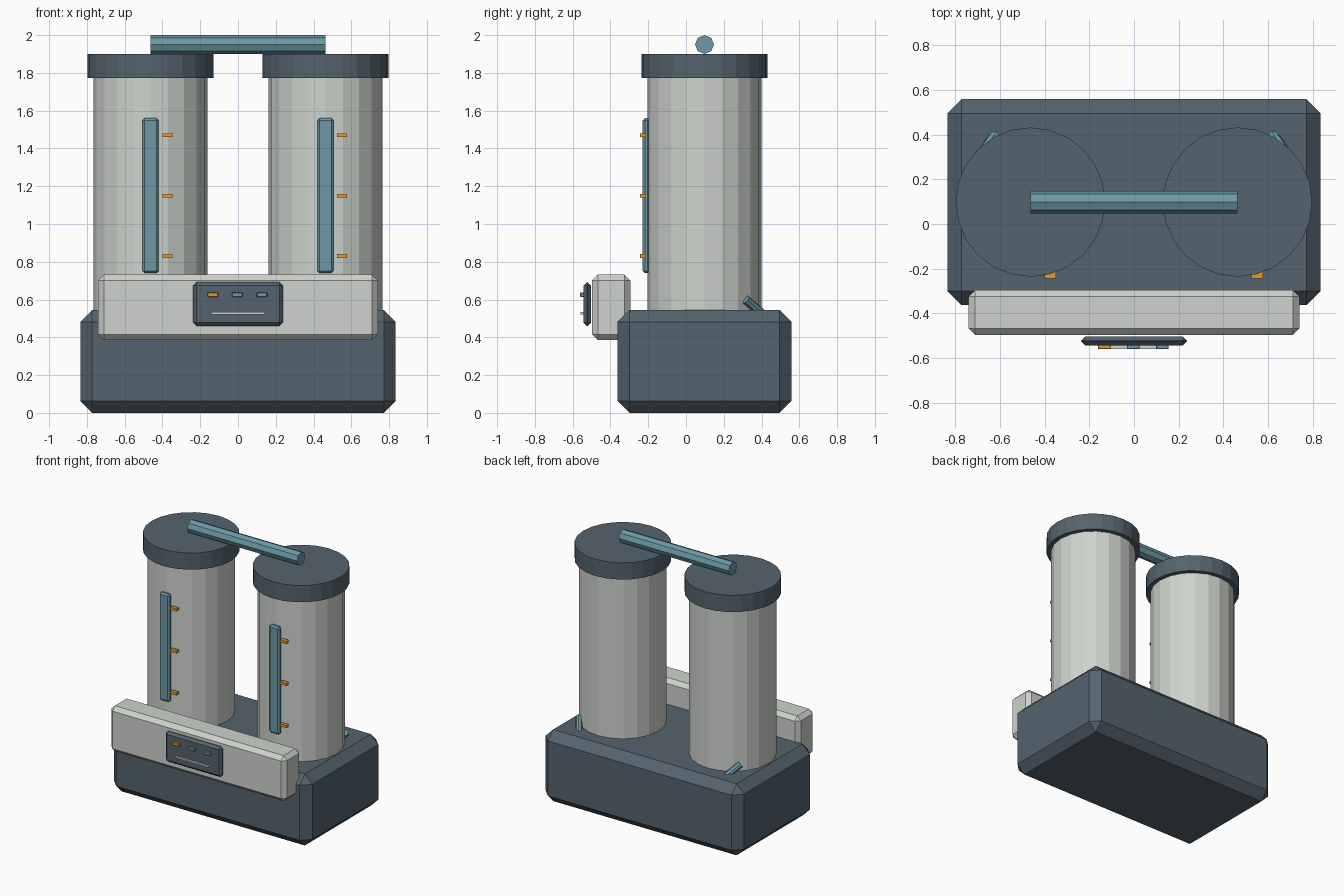
import bpy
import bmesh
from mathutils import Vector

if "Cube" in bpy.data.objects:
    bpy.data.objects.remove(bpy.data.objects["Cube"], do_unlink=True)


def material(name, rgb):
    mat = bpy.data.materials.new(name)
    mat.use_nodes = True
    color = (*rgb, 1.0)
    mat.diffuse_color = color
    mat.node_tree.nodes["Principled BSDF"].inputs["Base Color"].default_value = color
    return mat


SLATE = material("dark slate", (0.09, 0.126, 0.158))
GREY = material("warm light grey", (0.62, 0.65, 0.61))
TEAL = material("muted teal", (0.15, 0.32, 0.38))
ORANGE = material("amber", (0.78, 0.32, 0.025))


def finish(bm, name, mat):
    mesh = bpy.data.meshes.new(name)
    bmesh.ops.recalc_face_normals(bm, faces=bm.faces)
    bm.to_mesh(mesh)
    bm.free()
    mesh.materials.append(mat)
    obj = bpy.data.objects.new(name, mesh)
    bpy.context.collection.objects.link(obj)
    return obj


def box(name, mat, low, high, chamfer=0.0):
    """Box between two corners with all edges chamfered."""
    low, high = Vector(low), Vector(high)
    bm = bmesh.new()
    bmesh.ops.create_cube(bm, size=1)
    bmesh.ops.scale(bm, vec=high - low, verts=bm.verts)
    bmesh.ops.translate(bm, vec=(low + high) / 2, verts=bm.verts)
    if chamfer:
        bmesh.ops.bevel(bm, geom=bm.edges[:], offset=chamfer, segments=1,
                        profile=0.5, affect='EDGES')
    return finish(bm, name, mat)


def rod(name, mat, start, end, radius, sides):
    """Flat-sided cylinder between two points."""
    start, end = Vector(start), Vector(end)
    axis = end - start
    bm = bmesh.new()
    bmesh.ops.create_cone(bm, cap_ends=True, segments=sides, radius1=radius,
                          radius2=radius, depth=axis.length)
    turn = Vector((0, 0, 1)).rotation_difference(axis).to_matrix()
    bmesh.ops.rotate(bm, cent=(0, 0, 0), matrix=turn, verts=bm.verts)
    bmesh.ops.translate(bm, vec=(start + end) / 2, verts=bm.verts)
    return finish(bm, name, mat)


# Base block and front console
box("base", SLATE, (-0.835, -0.362, 0), (0.835, 0.558, 0.545), 0.063)
box("console", GREY, (-0.74, -0.497, 0.386), (0.74, -0.295, 0.732), 0.03)

# Control panel with indicator lights and a slot
box("control_panel", SLATE, (-0.237, -0.543, 0.46), (0.237, -0.503, 0.692), 0.018)
for i, mat in enumerate((ORANGE, TEAL, TEAL)):
    x = 0.13 * (i - 1) - 0.003
    box(f"indicator_{i + 1}", mat, (x - 0.028, -0.56, 0.614), (x + 0.028, -0.538, 0.637), 0.003)
box("panel_slot", GREY, (-0.143, -0.558, 0.522), (0.143, -0.538, 0.533))

# Twin tanks, each with a cap, a sight gauge, level marks and a rear pipe
for side, s in (("right", -1), ("left", 1)):
    x = 0.463 * s
    rod(f"{side}_tank", GREY, (x, 0.098, 0.5), (x, 0.098, 1.79), 0.302, 20)
    rod(f"{side}_cap", SLATE, (x, 0.098, 1.773), (x, 0.098, 1.9), 0.334, 24)
    box(f"{side}_gauge", TEAL, (x - 0.043, -0.23, 0.74), (x + 0.043, -0.192, 1.56), 0.012)
    for i in range(3):
        z = 0.83 + 0.32 * i
        box(f"{side}_level_mark_{i + 1}", ORANGE,
            (x + 0.062, -0.243, z - 0.01), (x + 0.115, -0.215, z + 0.01))
    rod(f"{side}_pipe", TEAL, (0.68 * s, 0.315, 0.6), (0.605 * s, 0.42, 0.51), 0.024, 8)

# Crossbar joining the tank tops
rod("crossbar", TEAL, (-0.463, 0.098, 1.95), (0.463, 0.098, 1.95), 0.05, 8)
